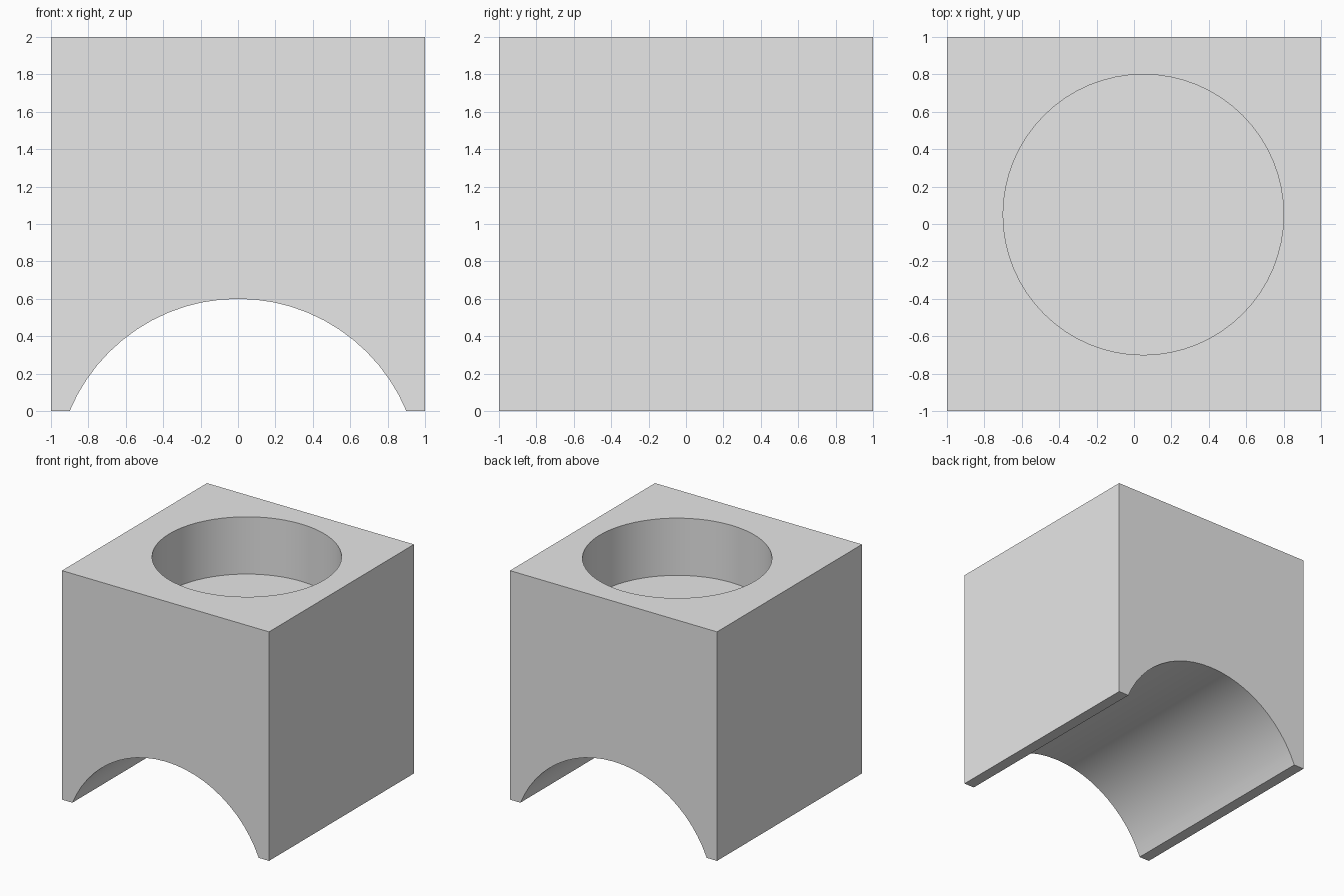
import bpy
import bmesh
import math
from mathutils import Matrix

if "Cube" in bpy.data.objects:
    bpy.data.objects.remove(bpy.data.objects["Cube"], do_unlink=True)

# Single plain grey
grey = bpy.data.materials.new("light_grey")
grey.use_nodes = True
colour = (0.8, 0.8, 0.8, 1)
grey.diffuse_color = colour
grey.node_tree.nodes["Principled BSDF"].inputs["Base Color"].default_value = colour


def make_object(name, bm):
    bmesh.ops.recalc_face_normals(bm, faces=bm.faces)
    mesh = bpy.data.meshes.new(name)
    bm.to_mesh(mesh)
    bm.free()
    mesh.materials.append(grey)
    obj = bpy.data.objects.new(name, mesh)
    bpy.context.collection.objects.link(obj)
    return obj


# Block with an arched channel: front outline extruded to the back
half_width, rise, steps = 0.9, 0.6, 24
radius = (half_width ** 2 + rise ** 2) / (2 * rise)
centre_z = rise - radius
spread = math.atan2(half_width, -centre_z)
outline = [(1, 0), (1, 2), (-1, 2), (-1, 0)]
for i in range(steps + 1):
    a = spread * (2 * i / steps - 1)
    outline.append((radius * math.sin(a), centre_z + radius * math.cos(a)))

bm = bmesh.new()
face = bm.faces.new([bm.verts.new((x, -1, z)) for x, z in outline])
result = bmesh.ops.extrude_face_region(bm, geom=[face])
moved = [g for g in result["geom"] if isinstance(g, bmesh.types.BMVert)]
bmesh.ops.translate(bm, verts=moved, vec=(0, 2, 0))
block = make_object("arched_block", bm)

# Round pocket sunk into the top, slightly off centre
bm = bmesh.new()
bmesh.ops.create_cone(bm, cap_ends=True, segments=64, radius1=0.75, radius2=0.75,
                      depth=1, matrix=Matrix.Translation((0.05, 0.05, 2)))
cutter = make_object("pocket_cutter", bm)
cutter.hide_render = True

cut = block.modifiers.new("pocket", "BOOLEAN")
cut.operation = "DIFFERENCE"
cut.solver = "EXACT"
cut.object = cutter

# Apply the cut, remove the cutter and smooth the curved walls
bpy.ops.object.select_all(action="DESELECT")
block.select_set(True)
bpy.context.view_layer.objects.active = block
bpy.ops.object.modifier_apply(modifier=cut.name)
bpy.data.objects.remove(cutter, do_unlink=True)
bpy.ops.object.shade_smooth_by_angle(angle=math.radians(30))
